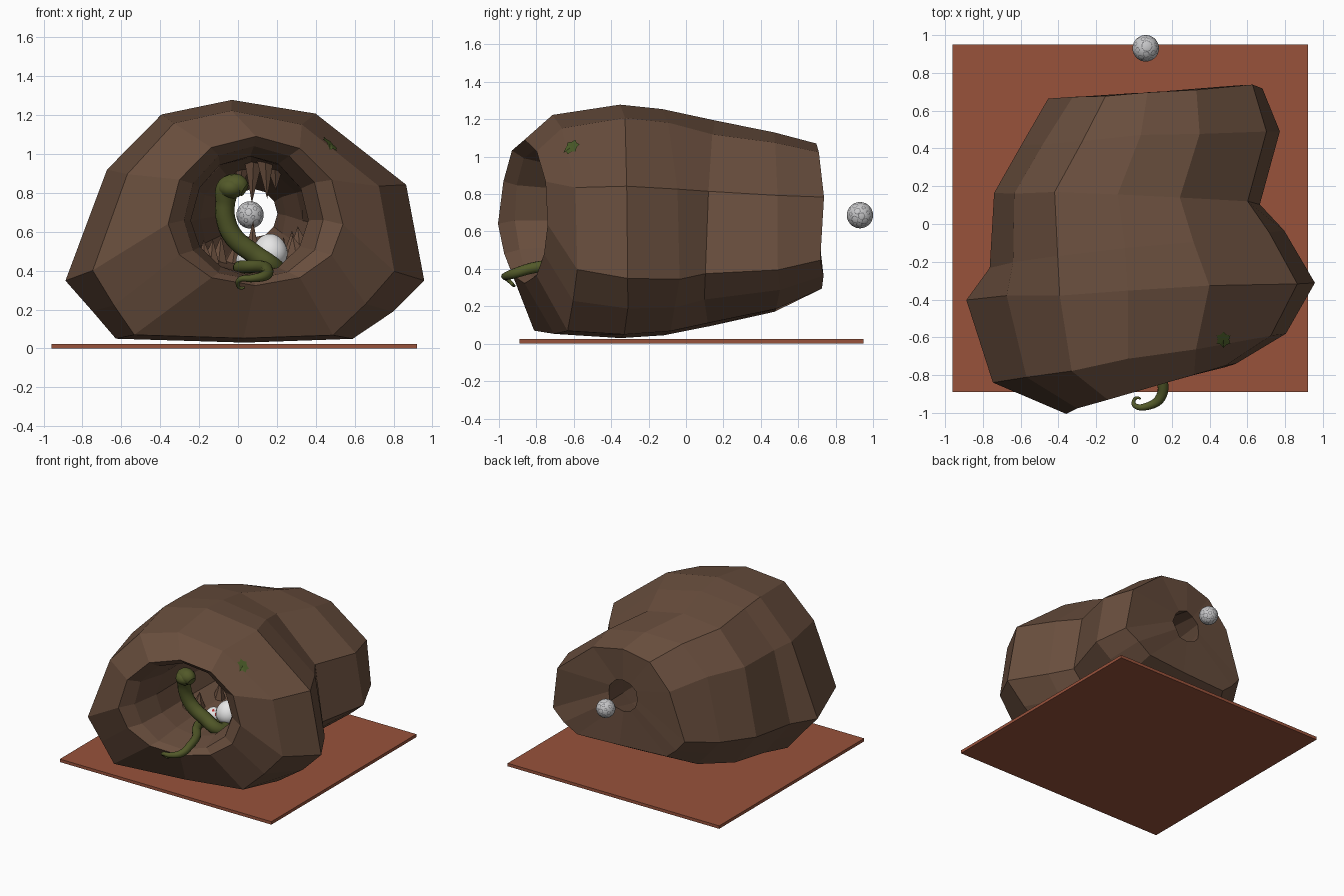
import bpy, bmesh, math, random
from mathutils import Vector

if "Cube" in bpy.data.objects:
    bpy.data.objects.remove(bpy.data.objects["Cube"])

random.seed(4)


def mat(name, rgb):
    m = bpy.data.materials.new(name)
    m.diffuse_color = (*rgb, 1)
    m.use_nodes = True
    m.node_tree.nodes["Principled BSDF"].inputs["Base Color"].default_value = m.diffuse_color
    return m


ROCK = mat("rock brown", (0.14, 0.076, 0.047))
CLAY = mat("red clay", (0.315, 0.085, 0.044))
GREEN = mat("olive green", (0.085, 0.10, 0.022))
MOSS = mat("moss green", (0.065, 0.10, 0.02))
SHELL = mat("egg white", (0.82, 0.82, 0.82))
RED = mat("red", (0.45, 0.03, 0.03))
GREY = mat("moon grey", (0.56, 0.56, 0.57))
DARK = mat("crater grey", (0.2, 0.2, 0.21))


def make(name, bm, mats, smooth=False):
    bmesh.ops.recalc_face_normals(bm, faces=bm.faces)
    me = bpy.data.meshes.new(name)
    bm.to_mesh(me)
    bm.free()
    for m in mats:
        me.materials.append(m)
    for p in me.polygons:
        p.use_smooth = smooth
    ob = bpy.data.objects.new(name, me)
    bpy.context.collection.objects.link(ob)
    return ob


# base plate
bm = bmesh.new()
bmesh.ops.create_cube(bm, size=1)
for v in bm.verts:
    v.co = (v.co.x * 1.88 - 0.02, v.co.y * 1.84 + 0.03, v.co.z * 0.024 + 0.012)
make("base_plate", bm, [CLAY])

# cave: closed loop of 12-sided rings, outer skin to the back, tunnel to the front
# unit outline of the outer skin, flat underneath
OUTLINE = [(1, 0), (0.90, 0.53), (0.39, 0.92), (-0.07, 1), (-0.46, 0.92), (-0.77, 0.61),
           (-1, 0), (-0.85, -0.5), (-0.72, -0.94), (0, -1), (0.6, -0.95), (0.82, -0.5)]
ROUND = [(math.cos(math.tau * i / 12), math.sin(math.tau * i / 12)) for i in range(12)]
# each ring: y, slope dy/dx, x0, x1, z0, z1, z of widest line, jitter
RINGS = [
    (-0.35, 0.05, -0.89, 0.96, 0.03, 1.28, 0.35, 0.01),
    (-0.13, 0.12, -0.77, 0.79, 0.05, 1.26, 0.34, 0.015),
    (0.14, -0.05, -0.74, 0.67, 0.10, 1.19, 0.38, 0.015),
    (0.46, 0.06, -0.60, 0.77, 0.17, 1.13, 0.40, 0.015),
    (0.69, 0.07, -0.46, 0.68, 0.29, 1.07, 0.45, 0.015),
    (0.69, 0.05, -0.05, 0.20, 0.57, 0.82, 0.69, 0.01),
    (0.45, 0.0, -0.11, 0.25, 0.50, 0.87, 0.68, 0.015),
    (0.10, 0.0, -0.20, 0.33, 0.43, 0.93, 0.66, 0.02),
    (-0.30, 0.1, -0.26, 0.38, 0.39, 0.98, 0.64, 0.02),
    (-0.62, 0.22, -0.24, 0.36, 0.38, 0.99, 0.66, 0.01),
    (-0.81, 0.28, -0.28, 0.44, 0.35, 1.04, 0.66, 0.01),
    (-0.87, 0.28, -0.36, 0.54, 0.32, 1.09, 0.64, 0.01),
    (-0.71, 0.17, -0.75, 0.80, 0.05, 1.22, 0.40, 0.01),
]
bm = bmesh.new()
loops = []
for y, slope, x0, x1, z0, z1, zm, jit in RINGS:
    xc, rx, ring = (x0 + x1) / 2, (x1 - x0) / 2, []
    for c, s in (OUTLINE if rx > 0.5 else ROUND):
        px = xc + rx * c
        pz = zm + (z1 - zm if s > 0 else zm - z0) * s
        j = [random.uniform(-jit, jit) for _ in range(3)]
        ring.append(bm.verts.new((px + j[0] * 0.4, y + slope * (px - xc) + j[1],
                                  max(0.03, pz + j[2] * 0.4))))
    loops.append(ring)
# fill out the upper left behind the shoulder, where the roof runs back without a waist
for ring, dx, dz in ((loops[1], -0.05, 0.01), (loops[2], -0.06, 0.04), (loops[3], -0.04, 0.04)):
    for i in (4, 5):
        ring[i].co.x += dx
        ring[i].co.z += dz
for k, r in enumerate(loops):
    n = loops[(k + 1) % len(loops)]
    for i in range(12):
        j = (i + 1) % 12
        bm.faces.new((r[i], r[j], n[j], n[i]))
cave = make("cave_rock", bm, [ROCK])
bpy.context.view_layer.update()


def spike(bm, base, tip, r, sides=6):
    """Cone from base to tip."""
    base, tip = Vector(base), Vector(tip)
    d = tip - base
    res = bmesh.ops.create_cone(bm, cap_ends=True, segments=sides, radius1=r,
                                radius2=0.0005, depth=d.length)
    q = Vector((0, 0, 1)).rotation_difference(d)
    for v in res["verts"]:
        v.co = q @ v.co + (base + tip) / 2


# stalagmites and stalactites, rooted on the tunnel wall
def rooted(name, spots, up):
    bm = bmesh.new()
    for x, y, h, r in spots:
        hit, loc, _, _ = cave.ray_cast(Vector((x, y, 0.68)), Vector((0, 0, -up)))
        if hit:
            spike(bm, loc - Vector((0, 0, 0.02 * up)),
                  loc + Vector((random.uniform(-0.02, 0.02), 0, h * up)), r)
    make(name, bm, [ROCK])


rooted("stalagmites", [(-0.14, -0.3, 0.1, 0.05), (-0.10, -0.1, 0.12, 0.05),
                       (-0.17, -0.42, 0.08, 0.04), (0.07, 0.15, 0.21, 0.06),
                       (0.0, 0.3, 0.08, 0.05), (0.16, 0.3, 0.07, 0.05),
                       (0.28, -0.2, 0.12, 0.06), (0.32, -0.3, 0.12, 0.07),
                       (0.30, -0.42, 0.08, 0.06), (0.22, 0.0, 0.11, 0.05),
                       (-0.03, 0.0, 0.1, 0.05)], 1)
rooted("stalactites", [(0.08, -0.1, 0.2, 0.055), (0.14, -0.2, 0.18, 0.05),
                       (0.02, 0.1, 0.1, 0.045), (0.19, 0.0, 0.1, 0.05)], -1)
bm = bmesh.new()
spike(bm, (0.24, -0.62, 0.39), (0.45, -0.66, 0.42), 0.02, 4)
spike(bm, (0.27, -0.55, 0.39), (0.40, -0.6, 0.5), 0.02, 4)
make("rock_shards", bm, [ROCK])

# snake: swept curve from snout to curled tail (x, y, z, radius)
PATH = [(0.035, -0.64, 0.815, 0.035), (0.0, -0.63, 0.835, 0.06), (-0.045, -0.61, 0.825, 0.066),
        (-0.065, -0.59, 0.75, 0.05), (-0.062, -0.57, 0.66, 0.05), (-0.02, -0.55, 0.57, 0.052),
        (0.07, -0.53, 0.495, 0.052), (0.18, -0.50, 0.42, 0.05), (0.18, -0.42, 0.41, 0.045),
        (0.08, -0.40, 0.41, 0.04), (0.01, -0.48, 0.415, 0.034), (0.04, -0.58, 0.42, 0.034),
        (0.12, -0.70, 0.42, 0.032), (0.15, -0.82, 0.405, 0.03), (0.14, -0.92, 0.375, 0.027),
        (0.07, -0.965, 0.36, 0.02), (0.01, -0.965, 0.355, 0.014), (-0.002, -0.94, 0.33, 0.01),
        (0.015, -0.92, 0.31, 0.008), (0.035, -0.925, 0.315, 0.005)]
cu = bpy.data.curves.new("snake", "CURVE")
cu.dimensions = "3D"
cu.bevel_depth = 1
cu.bevel_resolution = 4
cu.use_fill_caps = True
sp = cu.splines.new("BEZIER")
sp.bezier_points.add(len(PATH) - 1)
for p, (x, y, z, r) in zip(sp.bezier_points, PATH):
    p.co, p.radius = (x, y, z), r
    p.handle_left_type = p.handle_right_type = "AUTO"
sp.resolution_u = 6
cu.materials.append(GREEN)
bpy.context.collection.objects.link(bpy.data.objects.new("snake", cu))

# snake head: flattened ball
bm = bmesh.new()
bmesh.ops.create_uvsphere(bm, u_segments=16, v_segments=10, radius=1)
for v in bm.verts:
    v.co = (v.co.x * 0.068 - 0.035, v.co.y * 0.075 - 0.62, v.co.z * 0.055 + 0.825)
make("snake_head", bm, [GREEN], True)


# eggs, the small one with red spots
def egg(name, pos, r, h, spots):
    bm = bmesh.new()
    bmesh.ops.create_uvsphere(bm, u_segments=24, v_segments=16, radius=1)
    for f in bm.faces:
        c = f.calc_center_median().normalized()
        f.material_index = int(any((c - Vector(s).normalized()).length < 0.2 for s in spots))
    for v in bm.verts:
        w = r * (1 - 0.12 * v.co.z)
        v.co = Vector((v.co.x * w, v.co.y * w, v.co.z * h)) + Vector(pos)
    make(name, bm, [SHELL, RED], True)


egg("large_egg", (0.165, -0.36, 0.5), 0.09, 0.09, [])
egg("small_egg", (0.05, -0.38, 0.46), 0.06, 0.055, [(0.9, -0.5, 0.4), (0.3, -0.5, 0.9)])

# moon ball: craters drawn as dark rings by distance from crater centres
bm = bmesh.new()
bmesh.ops.create_icosphere(bm, subdivisions=5, radius=1)
craters = [(Vector((0.1, 0.2, 1)).normalized(), 0.4)]
for k in range(40):
    z = 1 - 2 * (k + 0.5) / 40
    a, q = k * 2.39996, math.sqrt(1 - z * z)
    d = Vector((q * math.cos(a), q * math.sin(a), z))
    if (d - craters[0][0]).length > 0.55:
        craters.append((d, random.uniform(0.12, 0.26)))
for f in bm.faces:
    c = f.calc_center_median().normalized()
    f.material_index = int(any(abs((c - d).length - r) < 0.03 for d, r in craters))
for v in bm.verts:
    v.co = v.co * 0.07 + Vector((0.062, 0.93, 0.687))
make("moon_ball", bm, [GREY, DARK], True)

# moss patch: thin ragged fan lying on the rock, upper right of the mouth
bm = bmesh.new()
pts = []
for k in range(13):
    a, d = math.tau * k / 12, (0 if k == 12 else 0.042 if k % 2 else 0.03)
    hit, loc, nor, _ = cave.ray_cast(
        Vector((0.47 + d * math.cos(a), -0.61 + d * math.sin(a), 2)), Vector((0, 0, -1)))
    pts.append(bm.verts.new(loc + nor * 0.006))
for k in range(12):
    bm.faces.new((pts[k], pts[(k + 1) % 12], pts[12]))
make("moss_patch", bm, [MOSS])
